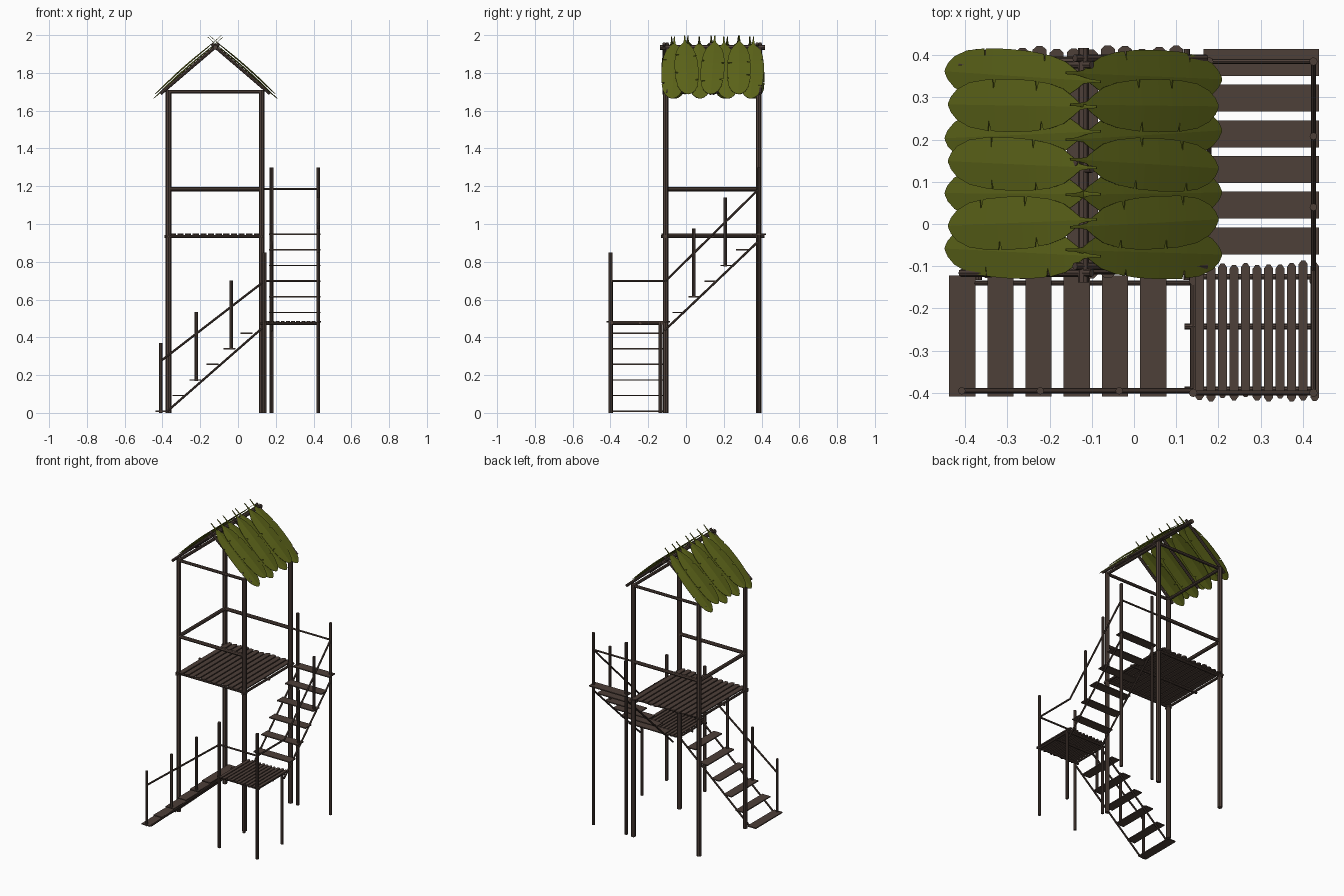
import bpy, bmesh, math, random
from mathutils import Vector

if "Cube" in bpy.data.objects:
    bpy.data.objects.remove(bpy.data.objects["Cube"])

random.seed(4)


def material(name, rgb):
    m = bpy.data.materials.new(name)
    m.diffuse_color = (*rgb, 1)
    m.use_nodes = True
    m.node_tree.nodes["Principled BSDF"].inputs["Base Color"].default_value = m.diffuse_color
    return m


WOOD = material("dark_wood", (0.075, 0.05, 0.04))
LEAF = material("palm_green", (0.11, 0.13, 0.01))


def finish(name, bm, mat):
    bmesh.ops.recalc_face_normals(bm, faces=bm.faces)
    me = bpy.data.meshes.new(name)
    bm.to_mesh(me)
    bm.free()
    me.materials.append(mat)
    ob = bpy.data.objects.new(name, me)
    bpy.context.collection.objects.link(ob)
    return ob


def pole(name, a, b, r):
    # eight-sided pole between two points
    a, b = Vector(a), Vector(b)
    bm = bmesh.new()
    bmesh.ops.create_cone(bm, cap_ends=True, segments=8, radius1=r, radius2=r,
                          depth=(b - a).length)
    bm.transform((b - a).to_track_quat('Z', 'Y').to_matrix().to_4x4())
    bmesh.ops.translate(bm, vec=(a + b) / 2, verts=bm.verts)
    return finish(name, bm, WOOD)


def slab(name, outline, z, t):
    # flat board: outline in plan, top at z, thickness t
    bm = bmesh.new()
    f = bm.faces.new([bm.verts.new((x, y, z - t)) for x, y in outline])
    ext = bmesh.ops.extrude_face_region(bm, geom=[f])
    bmesh.ops.translate(bm, vec=(0, 0, t),
                        verts=[v for v in ext["geom"] if isinstance(v, bmesh.types.BMVert)])
    return finish(name, bm, WOOD)


def planks(name, x0, x1, n, w, y0, y1, z):
    # row of boards with chipped pointed ends
    for i in range(n):
        x = x0 + (x1 - x0) * i / (n - 1)
        a, b = y0 + random.uniform(-.006, .006), y1 + random.uniform(-.006, .006)
        h, c = w / 2, 0.009
        slab(f"{name}_{i+1}", [(x - h, a + c), (x - h * .4, a), (x + h * .4, a), (x + h, a + c),
             (x + h, b - c), (x + h * .4, b), (x - h * .4, b), (x - h, b - c)], z, 0.008)


def board(name, x0, x1, y0, y1, z):
    slab(name, [(x0, y0), (x1, y0), (x1, y1), (x0, y1)], z, 0.007)


# Tower posts, eaves beams and deck beams
L, R, F, B, MID = -0.368, 0.125, -0.108, 0.385, 0.138
for x, sx in ((L, "left"), (R, "right")):
    for y, sy in ((F, "front"), (B, "back")):
        pole(f"tower_post_{sy}_{sx}", (x, y, 0), (x, y, 1.71), 0.015)
    pole(f"eaves_beam_{sx}", (x, F, 1.7), (x, B, 1.7), 0.01)
    pole(f"deck_beam_{sx}", (x, F - .025, .934), (x, B + .03, .934), 0.008)
for y, s in ((F, "front"), (B, "back")):
    pole(f"eaves_beam_{s}", (L, y, 1.7), (R, y, 1.7), 0.01)
    pole(f"deck_rail_{s}", (L, y, 1.185), (R, y, 1.185), 0.012)
for y, s in ((F, "front"), (MID, "middle"), (B, "back")):
    pole(f"deck_joist_{s}", (L - .02, y, .934), (R + .015, y, .934), 0.008)
pole("deck_rail_left", (L, F, 1.185), (L, B, 1.185), 0.012)
planks("deck_plank", -0.345, 0.1, 12, 0.033, -0.125, 0.418, 0.95)

# Roof frame
RX = -0.12
pole("ridge_pole", (RX, -0.138, 1.935), (RX, 0.417, 1.935), 0.013)
for s, side in ((-1, "left"), (1, "right")):
    for y, n in ((F, "front"), (MID, "middle"), (B, "back")):
        y += s * 0.008
        pole(f"rafter_{n}_{side}", (RX + s * .29, y, 1.69), (RX - s * .02, y, 1.955), 0.009)

# Palm leaves: (distance along leaf, half width), with pinched tears in the edge
PROFILE = [(-.055, .003), (-.025, .004), (0, .008), (.02, .022), (.055, .042), (.10, .054),
           (.16, .061), (.23, .063), (.30, .061), (.36, .053), (.40, .037), (.42, .019), (.428, .004)]


def width_at(u):
    for (u0, w0), (u1, w1) in zip(PROFILE, PROFILE[1:]):
        if u <= u1:
            return w0 + (w1 - w0) * (u - u0) / (u1 - u0)
    return 0.004


def leaf(name, s, y, lift, scale):
    ang, yaw = math.radians(41.5), random.uniform(-.05, .05)
    d = Vector((s * math.cos(ang), 0, -math.sin(ang)))
    n = Vector((s * math.sin(ang), 0, math.cos(ang)))
    o = Vector((RX, y, 1.953)) + n * lift
    tears = {-1: [], 1: []}
    for e in tears:
        for base in (.10, .25):
            tears[e].append(base + random.uniform(0, .08))
    us = [p[0] for p in PROFILE]
    for e in tears:
        for t in tears[e]:
            us += [t - .005, t, t + .005]
    us = sorted(set(us))
    bm = bmesh.new()
    rows = []
    for u in us:
        row = []
        for e in (-1, 0, 1):
            w = width_at(u)
            if e and u in tears[e]:
                w *= 0.62
            uu = u * scale
            v = e * w + (uu - .2) * yaw
            h = -0.006 * abs(e) * w / .063 + 0.008 * math.sin(math.pi * max(u, 0) / .43)
            row.append(bm.verts.new(o + d * uu + Vector((0, v, 0)) + n * h))
        rows.append(row)
    for a, b in zip(rows, rows[1:]):
        for i in (0, 1):
            bm.faces.new((a[i], a[i + 1], b[i + 1], b[i]))
    ob = finish(name, bm, LEAF)
    m = ob.modifiers.new("thickness", 'SOLIDIFY')
    m.thickness = 0.002


for s, side in ((-1, "left"), (1, "right")):
    for i in range(7):
        upper = i % 2
        leaf(f"palm_leaf_{side}_{i+1}", s, -0.067 + i * 0.0695,
             0.014 if upper else 0.002, 0.97 if upper else 1.02)

# Landing
LL, LR, LF, LB = 0.14, 0.425, -0.4, -0.135
for x, s in ((LL, "left"), (LR, "right")):
    pole(f"landing_post_front_{s}", (x, LF, 0), (x, LF, 0.85), 0.01)
    pole(f"landing_post_back_{s}", (x, LB, 0), (x, LB, 0.48), 0.01)
    pole(f"landing_beam_{s}", (x, LF, .473), (x, LB, .473), 0.007)
for y, s in ((LF + .008, "front"), (-0.243, "middle"), (LB + .01, "back")):
    pole(f"landing_joist_{s}", (.12, y, .473), (.435, y, .473), 0.007)
planks("landing_plank", 0.155, 0.428, 11, 0.021, -0.415, -0.092, 0.487)
pole("landing_rail_front", (LL, LF, .698), (LR, LF, .698), 0.006)
pole("landing_rail_right", (LR, LF, .698), (LR, F, .698), 0.006)

# Lower stairs, rising to the right
for i in range(6):
    x = -0.407 + i * 0.0905
    board(f"lower_step_{i+1}", x - .031, x + .031, -0.408, -0.122, 0.013 + i * 0.0825)
for y, s in ((-0.395, "front"), (-0.14, "back")):
    pole(f"lower_stringer_{s}", (-.375, y, .008), (.135, y, .455), 0.006)
for i, (x, z0, z1) in enumerate(((-.408, 0, .37), (-.222, .17, .535), (-.035, .335, .70))):
    pole(f"lower_rail_post_{i+1}", (x, -.395, z0), (x, -.395, z1), 0.009)
pole("lower_handrail", (-.408, -.395, .275), (.14, -.395, .698), 0.006)

# Upper stairs, rising to the back
for i in range(6):
    y = -0.04 + i * 0.0845
    board(f"upper_step_{i+1}", 0.165, 0.438, y - .032, y + .032, 0.535 + i * 0.083)
for x, s in ((0.178, "inner"), (0.425, "outer")):
    pole(f"upper_stringer_{s}", (x, -.115, .435), (x, .385, .91), 0.006)
    pole(f"upper_stair_post_{s}", (x, .385, 0), (x, .385, 1.3), 0.01)
for i, (y, z0, z1) in enumerate(((.04, .61, .975), (.208, .775, 1.14))):
    pole(f"upper_rail_post_{i+1}", (LR, y, z0), (LR, y, z1), 0.009)
pole("upper_handrail", (LR, F, .698), (LR, .385, 1.185), 0.006)
pole("upper_rail_back", (R, .385, 1.185), (LR, .385, 1.185), 0.006)
